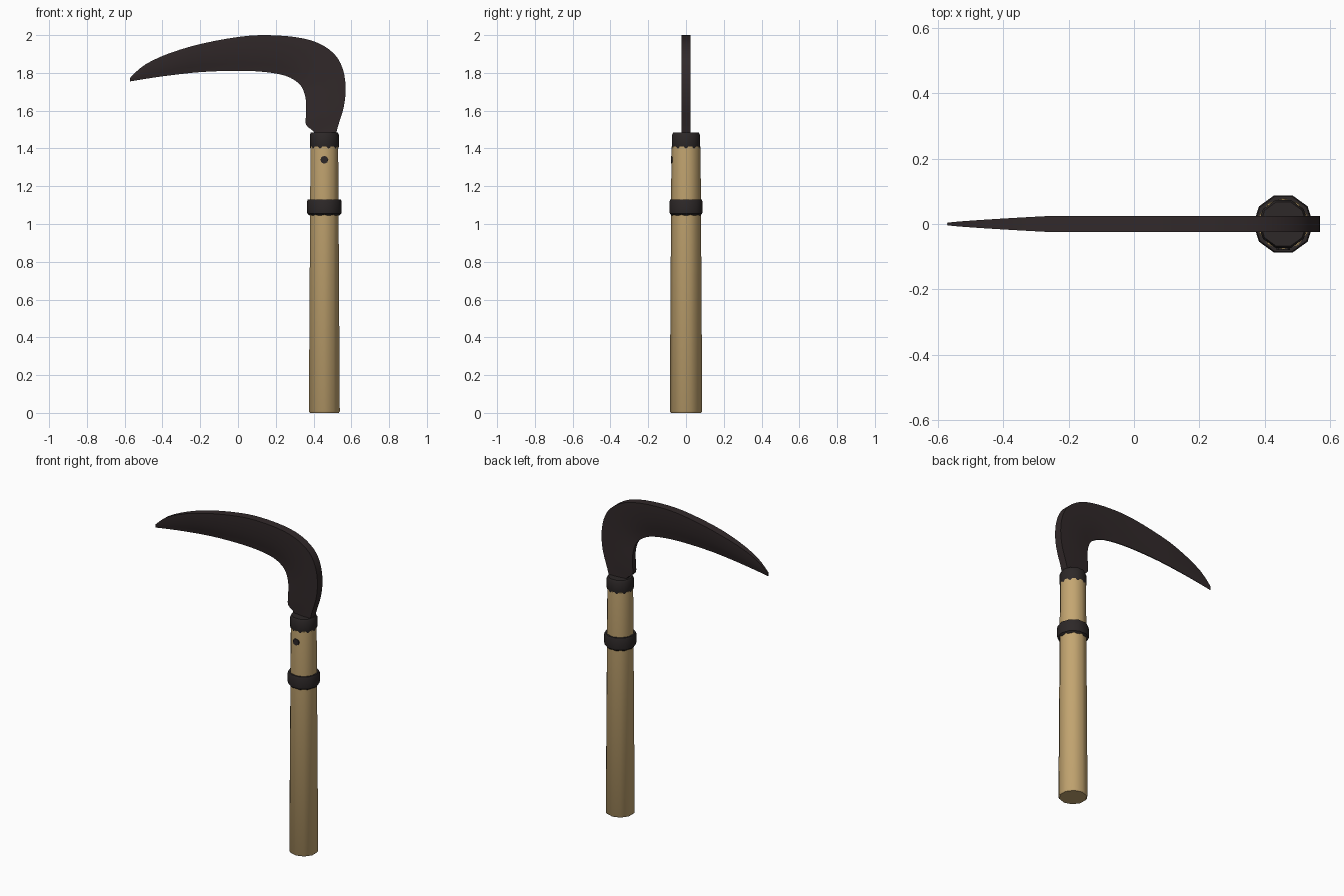
import bpy, bmesh, math
from mathutils import Vector

cube = bpy.data.objects.get("Cube")
if cube:
    bpy.data.objects.remove(cube, do_unlink=True)

AXIS_X = 0.457
SIDES = 10


def material(name, rgb):
    m = bpy.data.materials.new(name)
    m.use_nodes = True
    color = (*rgb, 1)
    m.diffuse_color = color
    m.node_tree.nodes["Principled BSDF"].inputs["Base Color"].default_value = color
    return m


wood = material("pale wood", (0.55, 0.38, 0.165))
steel = material("dark steel", (0.031, 0.022, 0.023))
iron = material("black iron", (0.026, 0.021, 0.021))


def finish(name, bm, mat, angle):
    bmesh.ops.recalc_face_normals(bm, faces=bm.faces)
    mesh = bpy.data.meshes.new(name)
    bm.to_mesh(mesh)
    bm.free()
    mesh.materials.append(mat)
    ob = bpy.data.objects.new(name, mesh)
    bpy.context.collection.objects.link(ob)
    bpy.ops.object.select_all(action='DESELECT')
    ob.select_set(True)
    bpy.context.view_layer.objects.active = ob
    bpy.ops.object.shade_smooth_by_angle(angle=math.radians(angle))
    return ob


def loft(name, loops, mat, angle):
    """Skin a list of matching closed loops and cap both ends."""
    bm = bmesh.new()
    rings = [[bm.verts.new(p) for p in loop] for loop in loops]
    n = len(rings[0])
    for a, b in zip(rings, rings[1:]):
        for i in range(n):
            j = (i + 1) % n
            bm.faces.new((a[i], a[j], b[j], b[i]))
    bm.faces.new(rings[0])
    bm.faces.new(rings[-1])
    return finish(name, bm, mat, angle)


def turned(name, profile, mat, phase=0.0):
    """Ten-sided turned part from (radius, height) pairs."""
    loops = []
    for r, z in profile:
        angles = [phase + math.tau * i / SIDES for i in range(SIDES)]
        loops.append([(AXIS_X + r * math.cos(a), r * math.sin(a), z) for a in angles])
    return loft(name, loops, mat, 40)


# Handle and metal bands
turned("handle", [(0.080, 0), (0.086, 0.008), (0.077, 1.41)], wood, math.pi / 2)
turned("middle_band", [(0.078, 1.045), (0.090, 1.055), (0.092, 1.068),
                       (0.092, 1.118), (0.088, 1.13), (0.076, 1.13)], iron)
turned("top_ferrule", [(0.074, 1.40), (0.077, 1.408), (0.077, 1.472), (0.071, 1.485)], iron)

# Rivet on the front of the handle
bm = bmesh.new()
bmesh.ops.create_cone(bm, cap_ends=True, segments=8, radius1=0.021, radius2=0.021, depth=0.012)
for v in bm.verts:
    v.co = Vector((AXIS_X + v.co.x, v.co.z - 0.073, 1.34 + v.co.y))
finish("rivet", bm, iron, 40)

# Blade: spine and cutting edge from tip to tang
spine = [(-.57, 1.777), (-.49, 1.845), (-.36, 1.905), (-.19, 1.955), (0, 1.99),
         (.14, 2.0), (.3, 1.99), (.42, 1.96), (.51, 1.9), (.555, 1.82),
         (.57, 1.72), (.56, 1.62), (.53, 1.52), (.515, 1.46)]
edge = [(-.572, 1.755), (-.48, 1.77), (-.36, 1.787), (-.19, 1.805), (0, 1.811),
        (.14, 1.805), (.25, 1.785), (.315, 1.75), (.345, 1.71), (.36, 1.65),
        (.36, 1.58), (.36, 1.525), (.40, 1.49), (.40, 1.46)]


def smooth_path(points, steps=3):
    """Catmull-Rom interpolation through the points."""
    p = [Vector((x, 0, z)) for x, z in points]
    out = []
    for i in range(len(p) - 1):
        a, b, c, d = p[max(i - 1, 0)], p[i], p[i + 1], p[min(i + 2, len(p) - 1)]
        for k in range(steps):
            t = k / steps
            out.append(b + 0.5 * t * (c - a + t * (2 * a - 5 * b + 4 * c - d
                                                   + t * (3 * (b - c) + d - a))))
    return out + [p[-1]]


sections = []
outer, inner = smooth_path(spine), smooth_path(edge)
for i, (o, n) in enumerate(zip(outer, inner)):
    s = i / (len(outer) - 1)
    thick = 0.004 + 0.021 * min(1, (o.x + 0.57) / 0.32) ** 0.8 if o.x < -0.25 else 0.025
    thin = thick * (0.12 + 0.55 * max(0, min(1, (s - 0.45) / 0.3)))
    mid = o.lerp(n, 0.5)
    low = o.lerp(n, 0.78)
    half = [(o, thick), (mid, thick * 0.97), (low, thick * 0.35 + thin * 0.6), (n, thin)]
    front = [p + Vector((0, -w, 0)) for p, w in half]
    back = [p + Vector((0, w, 0)) for p, w in reversed(half)]
    sections.append(front + back)
loft("blade", sections, steel, 45)
